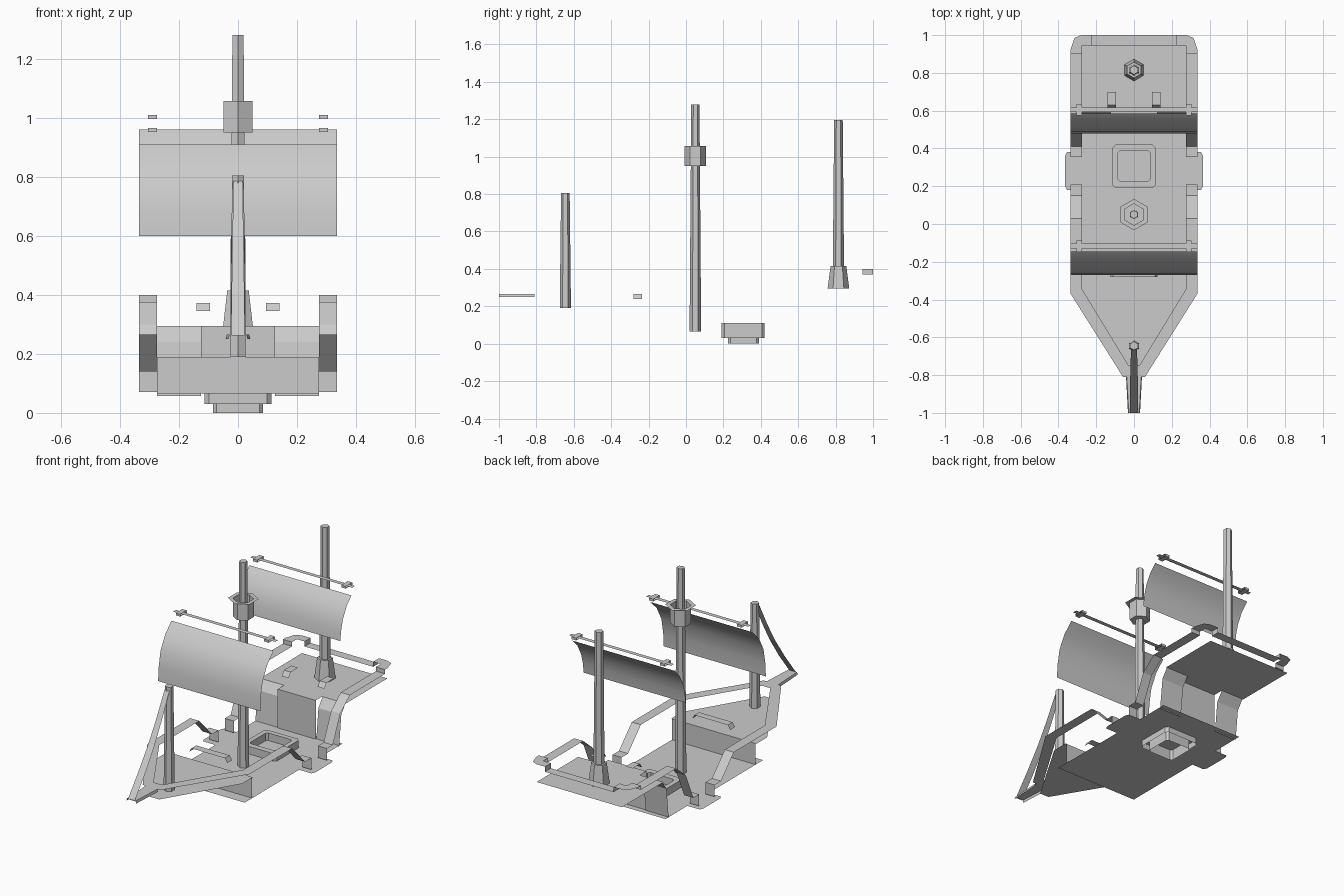
import bpy, bmesh, math

if "Cube" in bpy.data.objects:
    bpy.data.objects.remove(bpy.data.objects["Cube"])

def make(name, verts, faces, mirror=False, smooth=False):
    me = bpy.data.meshes.new(name)
    me.from_pydata(verts, [], faces)
    me.update()
    ob = bpy.data.objects.new(name, me)
    bpy.context.collection.objects.link(ob)
    if mirror:
        ob.modifiers.new("Mirror", 'MIRROR')
    if smooth:
        me.polygons.foreach_set("use_smooth", [True] * len(me.polygons))
    return ob

def strip(name, a, b, closed=False, **kw):
    """Band of quads between two point rows."""
    n = len(a)
    faces = [(i, (i + 1) % n, n + (i + 1) % n, n + i) for i in range(n if closed else n - 1)]
    return make(name, list(a) + list(b), faces, **kw)

def ribbon(name, yz, x0, x1, closed=False, **kw):
    """(y, z) profile swept across x."""
    return strip(name, [(x0, y, z) for y, z in yz], [(x1, y, z) for y, z in yz], closed, **kw)

def cross_ribbon(name, xz, y0, y1, **kw):
    """(x, z) profile swept along y."""
    return strip(name, [(x, y0, z) for x, z in xz], [(x, y1, z) for x, z in xz], **kw)

def plate(name, xy, z, **kw):
    return make(name, [(x, y, z) for x, y in xy], [tuple(range(len(xy)))], **kw)

def hexring(r, y, z):
    return [(r * math.sin(i * math.pi / 3), y + r * math.cos(i * math.pi / 3), z) for i in range(6)]

def rings(name, loops, cap_start=False, cap_end=False):
    n = len(loops[0])
    verts = [p for l in loops for p in l]
    faces = [(k*n + i, k*n + (i+1) % n, (k+1)*n + (i+1) % n, (k+1)*n + i)
             for k in range(len(loops) - 1) for i in range(n)]
    if cap_start:
        faces.append(tuple(reversed(range(n))))
    if cap_end:
        faces.append(tuple(range(len(verts) - n, len(verts))))
    return make(name, verts, faces)

def octagon(x, y0, y1, c, z):
    return [(x - c, y0, z), (x, y0 + c, z), (x, y1 - c, z), (x - c, y1, z),
            (c - x, y1, z), (-x, y1 - c, z), (-x, y0 + c, z), (c - x, y0, z)]

# Decks
D = 0.065
plate("main_deck", [(-.275, -.33), (.275, -.33), (.275, .585), (-.275, .585)], D)
plate("side_step", [(.275, .18), (.355, .18), (.365, .2), (.365, .36), (.355, .38), (.275, .38)], D, mirror=True)
plate("quarter_deck", [(-.28, .61), (.28, .61), (.28, 1), (-.28, 1)], .295)
plate("fore_deck", [(-.28, -.26), (-.28, -.36), (-.03, -.78), (.03, -.78), (.28, -.36), (.28, -.26)], .19)

# Bulkheads and stair ramps
ribbon("fore_bulkhead", [(-.26, D), (-.26, .19)], -.275, .275)
ribbon("rear_bulkhead", [(.55, D), (.55, .295), (.61, .295)], -.125, .125)
ribbon("stair_ramp", [(.615, .295), (.575, .24), (.555, .058)], .125, .275, mirror=True)

# Side rails, bow rail and prow
ribbon("rear_rail", [(.9, .40), (.9, .375), (.57, .375), (.48, .30), (.41, .14), (.355, .14), (.355, .07)],
       .275, .335, mirror=True)
ribbon("fore_rail", [(.21, .07), (.21, .14), (.15, .14), (.03, .265), (-.345, .265)], .275, .335, mirror=True)
strip("bow_rail", [(.275, -.345, .265), (.028, -.75, .265), (0, -.75, .265)],
      [(.335, -.37, .265), (.058, -.81, .265), (0, -.81, .265)], mirror=True)
make("bow_rail_corner", [(.275, -.345, .265), (.335, -.345, .265), (.335, -.37, .265)], [(0, 1, 2)], mirror=True)
strip("prow", [(0, -.81, .265), (.038, -.81, .265), (.042, -.81, .25)],
      [(0, -1, .265), (.028, -1, .265), (.032, -1, .25)], mirror=True)

# Stern rail with raised corners
plate("stern_corner", [(.275, .9), (.335, .9), (.335, .925), (.315, .985), (.28, 1), (.225, 1), (.225, .945),
                       (.275, .945)], .40, mirror=True)
cross_ribbon("stern_rail", [(-.225, .40), (-.225, .37), (.225, .37), (.225, .40)], .945, 1.0)

# Small deck railings
cross_ribbon("fore_break_rail", [(-.125, .24), (-.11, .265), (.11, .265), (.125, .24)], -.28, -.235)
ribbon("stair_handrail", [(.61, .345), (.63, .373), (.70, .373)], .095, .14, mirror=True)

# Hatch: coaming outside, lip, shaft inside
rings("hatch", [octagon(.113, .19, .42, .015, .03), octagon(.113, .19, .42, .015, .11),
                octagon(.085, .225, .39, .012, .11), octagon(.085, .225, .39, .012, 0)])

# Masts: y, base z, top z, base radius, top radius
for name, y, z0, z1, r0, r1 in [("front_mast", -.645, .19, .805, .03, .023),
                                ("main_mast", .05, D, 1.28, .031, .022),
                                ("rear_mast", .815, .295, 1.195, .031, .023)]:
    rings(name, [hexring(r0, y, z0), hexring(r1, y, z1)], cap_end=True)
rings("rear_mast_foot", [hexring(.058, .815, .295), hexring(.042, .815, .415)], cap_end=True)
rings("crows_nest", [hexring(.057, .05, .95), hexring(.057, .05, 1.057), hexring(.083, .05, 1.057)], cap_start=True)

# Sails, yards and yard cleats
for name, sail, y, z in [("front", [(-.145, .91), (-.205, .85), (-.248, .77), (-.265, .68), (-.27, .60)], -.117, .958),
                         ("rear", [(.585, .96), (.54, .915), (.505, .85), (.488, .79), (.48, .73)], .605, 1.003)]:
    ribbon(name + "_sail", sail, -.335, .335, smooth=True)
    ribbon(name + "_yard", [(y - .013, z), (y + .013, z)], -.335, .335)
    ribbon(name + "_yard_cleat", [(y - .03, z - .007), (y + .03, z - .007), (y + .03, z + .007), (y - .03, z + .007)],
           .275, .305, closed=True, mirror=True)

# Stay from front mast down to the prow
stay = [(-.665, .785, .016), (-.74, .64, .018), (-.81, .52, .02), (-.90, .39, .022), (-1, .262, .022)]
strip("bow_stay", [(-w, y, z) for y, z, w in stay], [(w, y, z) for y, z, w in stay])
